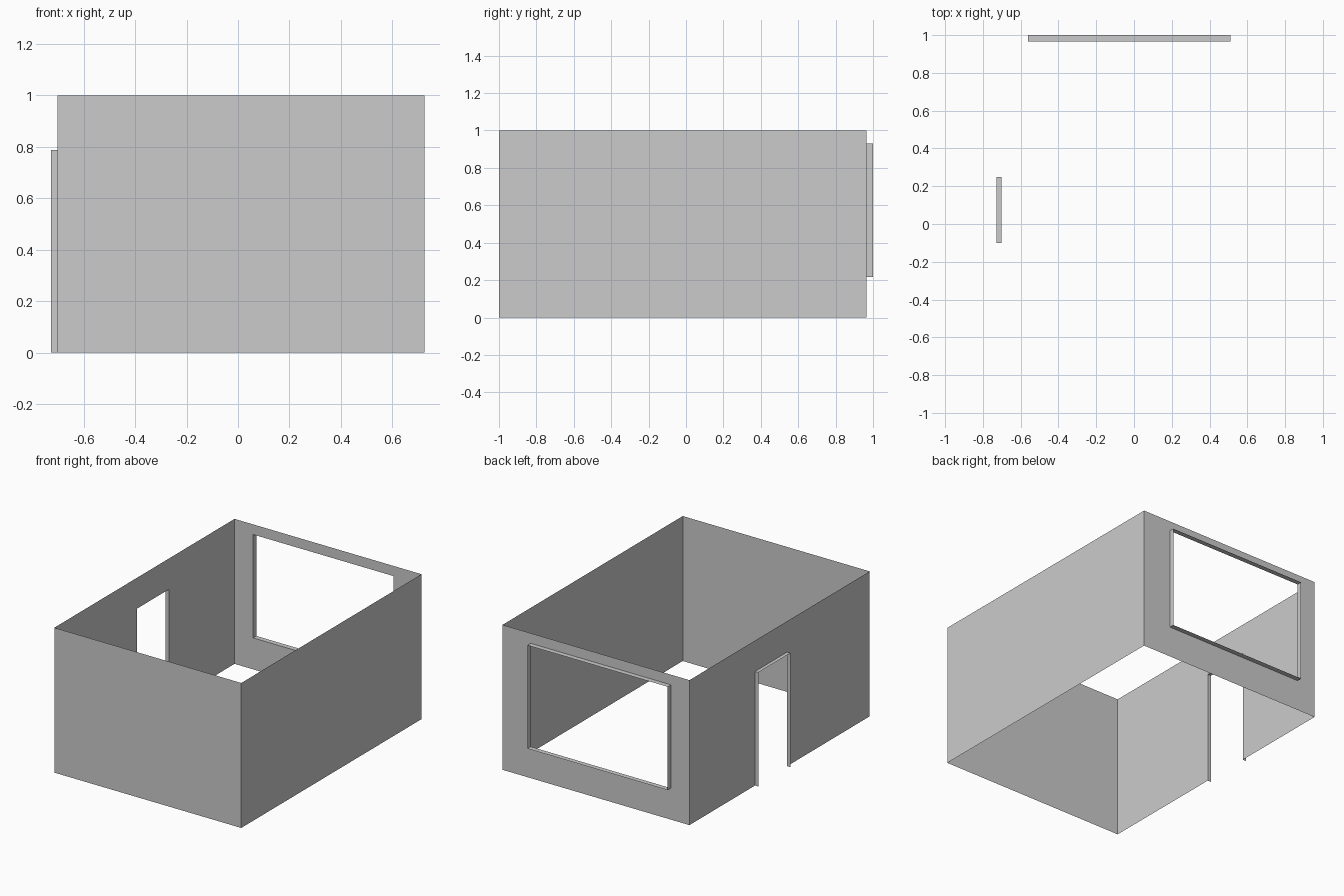
import bpy, bmesh
from mathutils import Vector

if "Cube" in bpy.data.objects:
    bpy.data.objects.remove(bpy.data.objects["Cube"])

X0, X1, Y0, Y1, H = -0.702, 0.725, -1.0, 0.965, 1.0


def make_object(name, bm):
    mesh = bpy.data.meshes.new(name)
    bm.to_mesh(mesh)
    bm.free()
    obj = bpy.data.objects.new(name, mesh)
    bpy.context.collection.objects.link(obj)
    return obj


def wall(name, start, end, opening=None, depth=0.0):
    """Thin wall from start to end (outside on the right-hand side).
    opening = (u0, u1, z0, z1) along the wall; its edges extrude outward."""
    start, end = Vector((*start, 0)), Vector((*end, 0))
    along = (end - start).normalized()
    out = along.cross(Vector((0, 0, 1)))
    length = (end - start).length
    us, zs = [0, length], [0, H]
    if opening:
        us = [0, opening[0], opening[1], length]
        zs = sorted({0, opening[2], opening[3], H})
    bm = bmesh.new()
    grid = [[bm.verts.new(start + along * u + Vector((0, 0, z))) for z in zs] for u in us]
    hole = (1, zs.index(opening[2])) if opening else None
    for i in range(len(us) - 1):
        for j in range(len(zs) - 1):
            if (i, j) != hole:
                bm.faces.new((grid[i][j], grid[i + 1][j], grid[i + 1][j + 1], grid[i][j + 1]))
    # Reveal: push the rim of the opening outward
    if opening:
        i, j = hole
        rim = {grid[i][j], grid[i + 1][j], grid[i + 1][j + 1], grid[i][j + 1]}
        edges = [e for e in bm.edges if e.is_boundary and set(e.verts) <= rim]
        new = bmesh.ops.extrude_edge_only(bm, edges=edges)["geom"]
        bmesh.ops.translate(bm, vec=out * depth,
                            verts=[g for g in new if isinstance(g, bmesh.types.BMVert)])
    return make_object(name, bm)


# Plain walls
wall("front_wall", (X0, Y0), (X1, Y0))
wall("right_wall", (X1, Y0), (X1, Y1))

# Back wall with a wide window, measured from its +x end
wall("back_wall_with_window", (X1, Y1), (X0, Y1),
     (X1 - 0.51, X1 + 0.56, 0.217, 0.93), 0.035)

# Left wall with a doorway, measured from its +y end
wall("left_wall_with_doorway", (X0, Y1), (X0, Y0),
     (Y1 - 0.25, Y1 + 0.10, 0, 0.787), 0.025)
